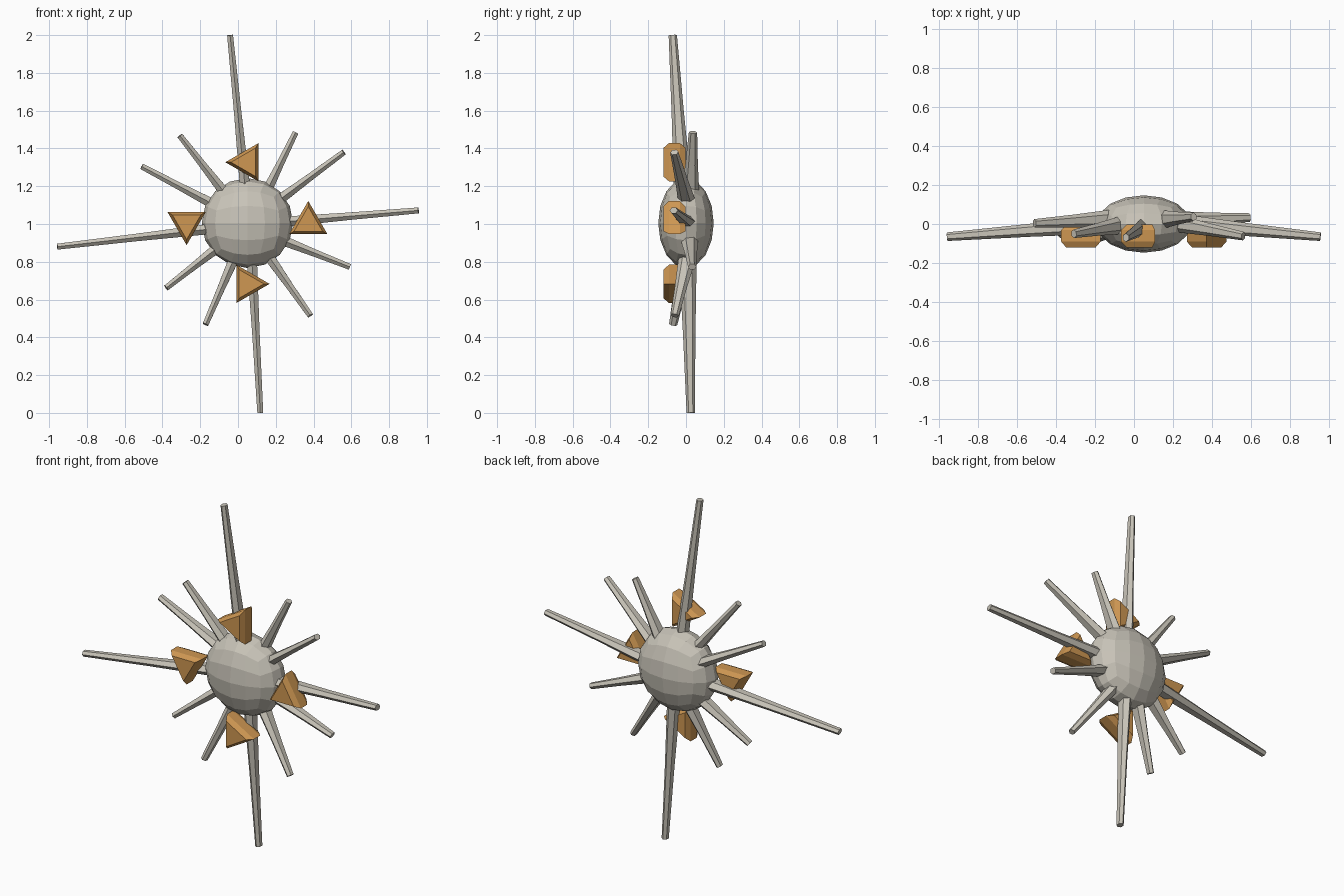
import bpy, bmesh, math
from mathutils import Vector

cube = bpy.data.objects.get("Cube")
if cube:
    bpy.data.objects.remove(cube, do_unlink=True)


def material(name, colour):
    m = bpy.data.materials.new(name)
    m.use_nodes = True
    m.diffuse_color = (*colour, 1)
    m.node_tree.nodes["Principled BSDF"].inputs["Base Color"].default_value = (*colour, 1)
    return m


GREY = material("warm_grey", (0.58, 0.55, 0.48))
ORANGE = material("orange", (0.62, 0.31, 0.085))
CENTRE = Vector((0.05, 0, 1.005))


def finish(bm, name, mat):
    bmesh.ops.recalc_face_normals(bm, faces=bm.faces)
    mesh = bpy.data.meshes.new(name)
    bm.to_mesh(mesh)
    bm.free()
    mesh.materials.append(mat)
    ob = bpy.data.objects.new(name, mesh)
    bpy.context.collection.objects.link(ob)


def loft(name, mat, rings):
    """Skin a list of equal-sized point rings and cap both ends."""
    bm = bmesh.new()
    loops = [[bm.verts.new(p) for p in ring] for ring in rings]
    n = len(loops[0])
    for a, b in zip(loops, loops[1:]):
        for i in range(n):
            j = (i + 1) % n
            bm.faces.new((a[i], a[j], b[j], b[i]))
    bm.faces.new(loops[0])
    bm.faces.new(loops[-1])
    finish(bm, name, mat)


# Body: flattened ball made of quads
bm = bmesh.new()
bmesh.ops.create_cube(bm, size=2)
bmesh.ops.subdivide_edges(bm, edges=bm.edges[:], cuts=3, use_grid_fill=True)
for v in bm.verts:
    d = Vector([math.tan(c * math.pi / 4) for c in v.co]).normalized()
    v.co = CENTRE + Vector((d.x * 0.242, d.y * 0.147, d.z * 0.238))
finish(bm, "body", GREY)


# Spikes: tapered hexagonal rods, deeper than wide at the root
def spike(name, base, tip):
    base, tip = Vector(base), Vector(tip)
    axis = (tip - base).normalized()
    base -= axis * 0.06
    across = axis.cross(Vector((0, 1, 0))).normalized()
    deep = across.cross(axis)
    rings = []
    for t, wide, depth in ((0, 0.032, 0.048), (0.5, 0.023, 0.033), (1, 0.018, 0.022)):
        c = base.lerp(tip, t)
        rings.append([c + across * wide * math.cos(a) + deep * depth * math.sin(a)
                      for a in (math.radians(30 + 60 * i) for i in range(6))])
    loft(name, GREY, rings)


SPIKES = {
    "long_top_spike": ((0.035, -0.02, 1.22), (-0.042, -0.07, 2.0)),
    "long_left_spike": ((0.28, 0, 1.015), (0.955, -0.065, 1.072)),
    "long_bottom_spike": ((0.075, 0.01, 0.78), (0.118, 0.025, 0.0)),
    "long_right_spike": ((-0.18, -0.005, 0.97), (-0.957, -0.065, 0.88)),
    "upper_left_spike_inner": ((0.17, 0.025, 1.21), (0.305, 0.037, 1.485)),
    "upper_left_spike_outer": ((0.235, 0, 1.14), (0.56, -0.062, 1.38)),
    "lower_left_spike_outer": ((0.27, 0.02, 0.9), (0.592, 0.033, 0.773)),
    "lower_left_spike_inner": ((0.19, 0, 0.79), (0.383, -0.06, 0.515)),
    "lower_right_spike_inner": ((-0.035, -0.005, 0.785), (-0.172, -0.068, 0.468)),
    "lower_right_spike_outer": ((-0.14, 0, 0.85), (-0.38, -0.05, 0.662)),
    "upper_right_spike_outer": ((-0.15, 0.025, 1.115), (-0.51, 0.003, 1.305)),
    "upper_right_spike_inner": ((-0.09, -0.01, 1.19), (-0.308, -0.05, 1.468)),
}
for name, ends in SPIKES.items():
    spike(name, *ends)


# Bevelled triangular blocks, each turned a quarter further round the body
for i, side in enumerate(("left", "top", "right", "bottom")):
    turn = math.radians(90 * i)
    c = CENTRE + Vector((math.cos(turn), 0, math.sin(turn))) * 0.322
    rings = []
    for y, r in ((-0.12, 0.087), (-0.09, 0.117), (-0.032, 0.117), (-0.002, 0.087)):
        rings.append([c + Vector((r * math.cos(a), y, r * math.sin(a)))
                      for a in (turn + math.radians(90 + 120 * k) for k in range(3))])
    loft(side + "_block", ORANGE, rings)
